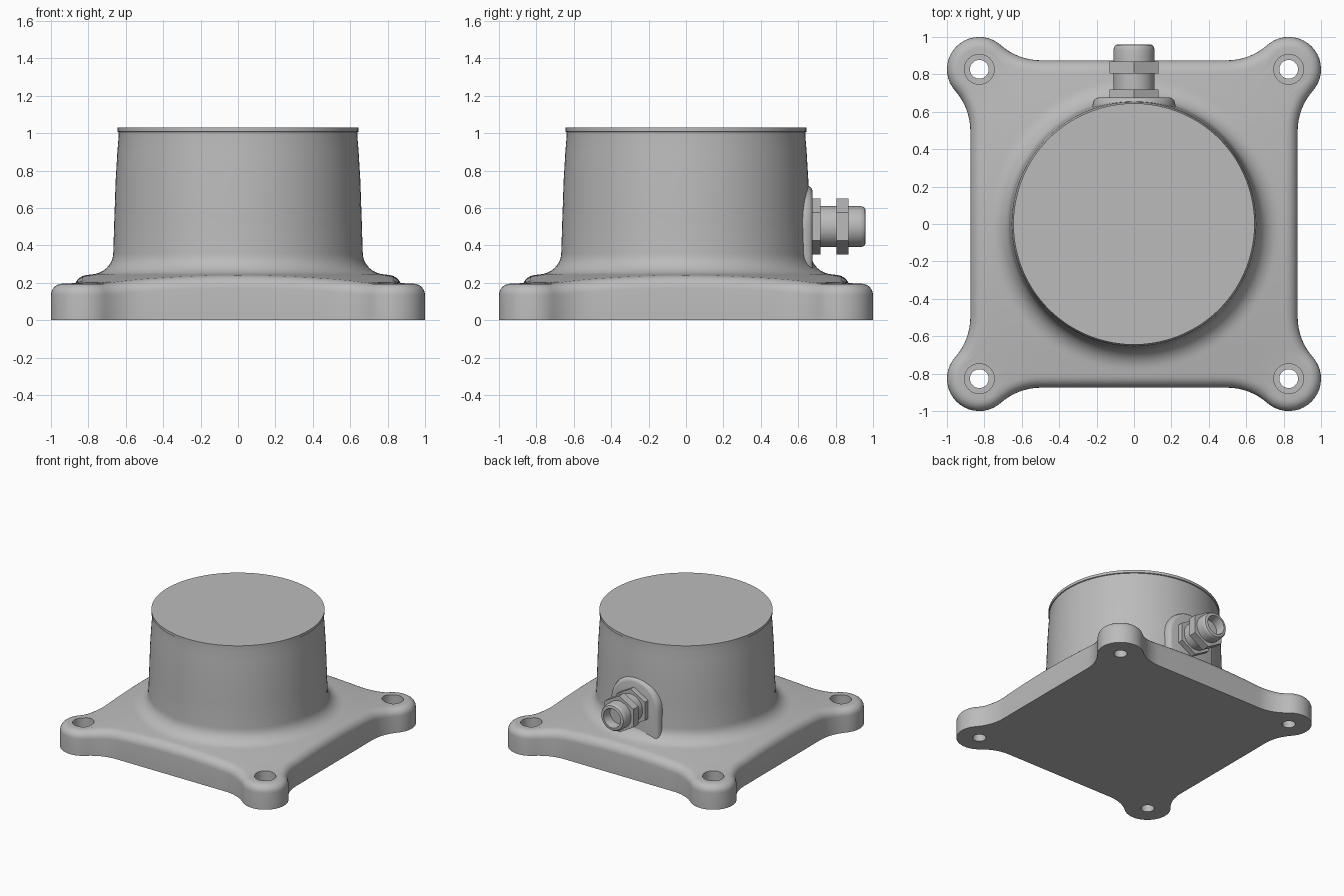
import bpy, bmesh
from math import sin, cos, pi, atan2, sqrt, hypot, radians
from mathutils import Vector

if "Cube" in bpy.data.objects:
    bpy.data.objects.remove(bpy.data.objects["Cube"])

grey = bpy.data.materials.new("cast_grey")
grey.use_nodes = True
grey.diffuse_color = (0.5, 0.5, 0.5, 1)
grey.node_tree.nodes["Principled BSDF"].inputs["Base Color"].default_value = (0.5, 0.5, 0.5, 1)


def loft(name, loops):
    """Skin a stack of equal-length loops and cap both ends."""
    bm = bmesh.new()
    rows = [[bm.verts.new(p) for p in loop] for loop in loops]
    n = len(rows[0])
    for a, b in zip(rows, rows[1:]):
        for i in range(n):
            j = (i + 1) % n
            bm.faces.new((a[i], a[j], b[j], b[i]))
    bm.faces.new(rows[0][::-1])
    bm.faces.new(rows[-1])
    bmesh.ops.recalc_face_normals(bm, faces=bm.faces)
    mesh = bpy.data.meshes.new(name)
    bm.to_mesh(mesh)
    bm.free()
    mesh.materials.append(grey)
    obj = bpy.data.objects.new(name, mesh)
    bpy.context.collection.objects.link(obj)
    return obj


def activate(obj):
    bpy.ops.object.select_all(action='DESELECT')
    obj.select_set(True)
    bpy.context.view_layer.objects.active = obj


def smooth(obj, angle=32):
    activate(obj)
    bpy.ops.object.shade_smooth_by_angle(angle=radians(angle))


def arc(cx, cy, r, a0, a1, n):
    """Arc points, leaving out the end point."""
    return [(cx + r * cos(a0 + (a1 - a0) * i / n), cy + r * sin(a0 + (a1 - a0) * i / n))
            for i in range(n)]


# Plate outline: straight sides, concave fillets and round ears
SIDE, EAR, EAR_R, FIL = 0.875, 0.827, 0.173, 0.325
DX = SIDE + FIL - EAR
DY = sqrt((FIL + EAR_R) ** 2 - DX ** 2)
YF = EAR - DY


def outline(d):
    """Plate outline moved inward by d."""
    s, turn = SIDE - d, atan2(DY, DX)
    quarter = [(s, -YF + 2 * YF * i / 16) for i in range(16)]
    quarter += arc(SIDE + FIL, YF, FIL + d, pi, pi - turn, 8)
    quarter += arc(EAR, EAR, EAR_R - d, -turn, pi / 2 + turn, 20)
    quarter += arc(YF, SIDE + FIL, FIL + d, turn - pi / 2, -pi / 2, 8)
    pts = []
    for k in range(4):
        pts += quarter
        quarter = [(-y, x) for x, y in quarter]
    return pts


def crown(x, y):
    """Height of the gently domed plate top."""
    return max(0.195, 0.245 - 0.14 * (hypot(x, y) - 0.78))


# Housing: plate, rolled edge, dome, fillet and drum in one skin
EDGE, FOOT, WALL = 0.06, 0.79, 0.667
loops = [[(x, y, 0) for x, y in outline(0)]]
for i in range(7):
    a = i / 6 * pi / 2
    loops.append([(x, y, crown(x, y) - EDGE * (1 - sin(a)))
                  for x, y in outline(EDGE * (1 - cos(a)))])
inner = outline(EDGE)
rays = [Vector(p).normalized() for p in inner]
for t in (0.2, 0.4, 0.6, 0.8, 1):
    mix = [Vector(p).lerp(q * FOOT, t) for p, q in zip(inner, rays)]
    loops.append([(p.x, p.y, crown(*p)) for p in mix])
profile = []
for i in range(1, 9):
    a = i / 8 * pi / 2
    profile.append((FOOT - (FOOT - WALL) * sin(a), 0.36 - 0.116 * cos(a)))
profile += [(0.661, 0.55), (0.654, 0.75), (0.645, 0.9), (0.638, 0.985),
            (0.638, 1.005), (0.645, 1.008), (0.645, 1.03)]
loops += [[(q.x * r, q.y * r, z) for q in rays] for r, z in profile]
housing = loft("housing", loops)

# Counterbored mounting holes in the ears
for sx in (-1, 1):
    for sy in (-1, 1):
        bore = [(0.05, -0.1), (0.05, 0.11), (0.08, 0.11), (0.08, 0.4)]
        cutter = loft("hole_cutter", [[(sx * EAR + x, sy * EAR + y, z)
                                       for x, y in arc(0, 0, r, 0, 2 * pi, 32)]
                                      for r, z in bore])
        cutter.hide_render = True
        activate(housing)
        mod = housing.modifiers.new("hole", 'BOOLEAN')
        mod.operation, mod.solver, mod.object = 'DIFFERENCE', 'EXACT', cutter
        bpy.ops.object.modifier_apply(modifier=mod.name)
        bpy.data.objects.remove(cutter)
smooth(housing)

# Arched flat pad on the back of the drum
AXIS = 0.5


def arch(r, y):
    pts = [(r, 0.22)] + arc(0, AXIS, r, 0, pi, 24) + [(-r, AXIS), (-r, 0.22)]
    return [(x, y, z) for x, z in pts]


pad = loft("gland_pad", [arch(0.222, 0.5), arch(0.222, 0.635), arch(0.215, 0.66),
                         arch(0.205, 0.672), arch(0.19, 0.677)])
smooth(pad, 40)


# Cable gland, turned about an axis pointing backwards
def turned(name, prof, n):
    return loft(name, [[(x, y, AXIS + z) for x, z in arc(0, 0, r, pi / 2, 2.5 * pi, n)]
                       for r, y in prof])


for name, y0, y1 in (("gland_flange_nut", 0.665, 0.72), ("gland_cap_nut", 0.805, 0.87)):
    turned(name, [(0.15, y0), (0.15, y1)], 6)
smooth(turned("gland_body", [(0.11, 0.65), (0.11, 0.82)], 40))
smooth(turned("gland_cap", [(0.11, 0.85), (0.11, 0.93), (0.107, 0.945), (0.1, 0.956),
                            (0.088, 0.96), (0.078, 0.96), (0.074, 0.95), (0.074, 0.88)], 40))
